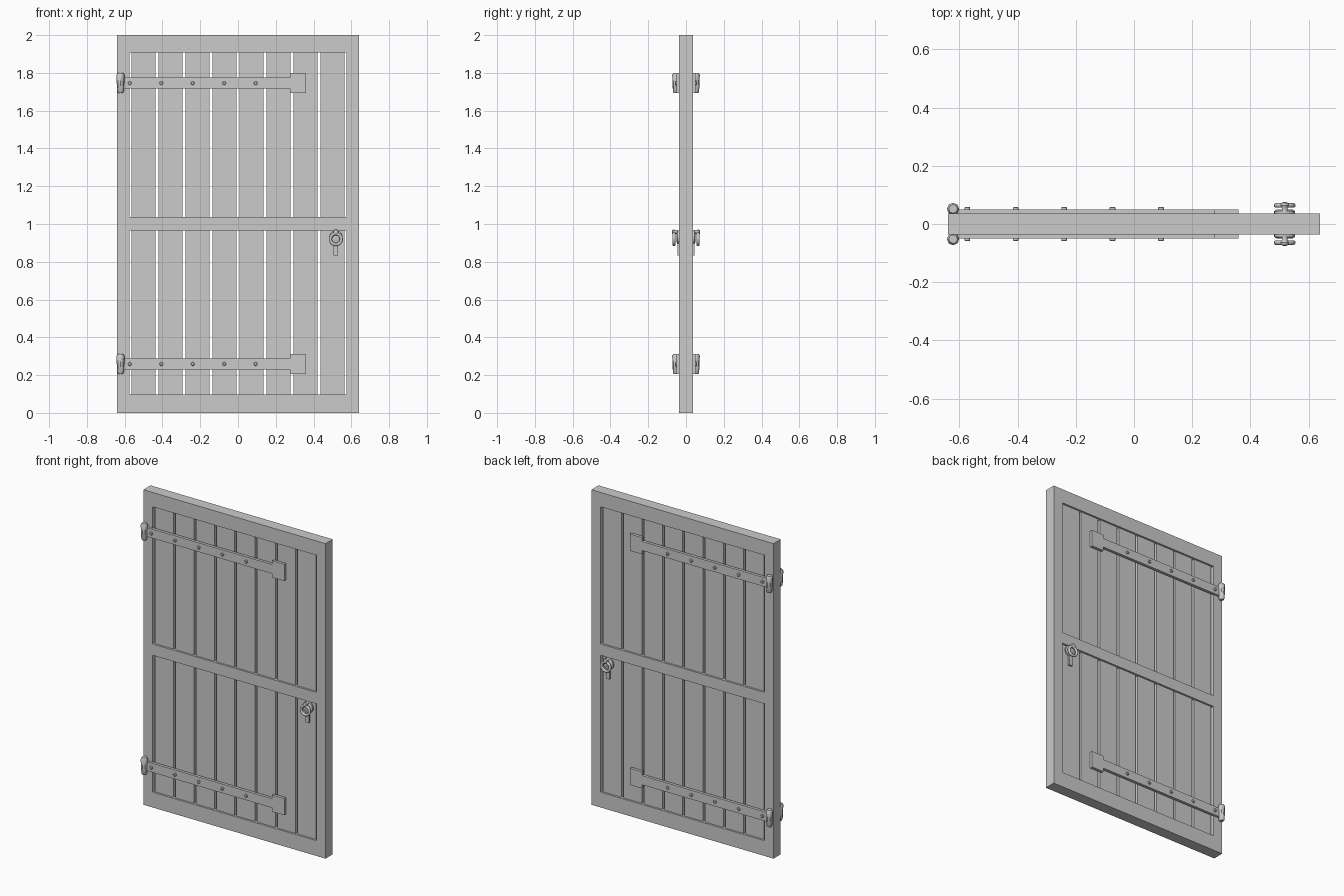
import bpy, bmesh, math
from mathutils import Matrix, Vector

if "Cube" in bpy.data.objects:
    bpy.data.objects.remove(bpy.data.objects["Cube"])


def finish(name, bm, smooth=False):
    bmesh.ops.recalc_face_normals(bm, faces=bm.faces)
    me = bpy.data.meshes.new(name)
    bm.to_mesh(me)
    bm.free()
    ob = bpy.data.objects.new(name, me)
    bpy.context.collection.objects.link(ob)
    if smooth:
        bpy.ops.object.select_all(action='DESELECT')
        ob.select_set(True)
        bpy.context.view_layer.objects.active = ob
        bpy.ops.object.shade_smooth_by_angle(angle=math.radians(40))
    return ob


def box(name, x0, x1, y0, y1, z0, z1):
    bm = bmesh.new()
    mid = Vector(((x0 + x1) / 2, (y0 + y1) / 2, (z0 + z1) / 2))
    size = (x1 - x0, abs(y1 - y0), z1 - z0, 1)
    bmesh.ops.create_cube(bm, size=1, matrix=Matrix.Translation(mid) @ Matrix.Diagonal(size))
    return finish(name, bm)


def slab(name, outline, y0, y1):
    # flat outline in x/z, extruded along y
    bm = bmesh.new()
    f = bm.faces.new([bm.verts.new((x, y0, z)) for x, z in outline])
    r = bmesh.ops.extrude_face_region(bm, geom=[f])
    bmesh.ops.translate(bm, vec=(0, y1 - y0, 0),
                        verts=[v for v in r['geom'] if isinstance(v, bmesh.types.BMVert)])
    return finish(name, bm)


def lathe(name, profile, sides, loc, axis='Z', sign=1):
    # (radius, height) profile revolved around z or y
    bm = bmesh.new()
    rings = []
    for r, h in profile:
        ring = []
        for i in range(sides):
            a = 2 * math.pi * i / sides
            p = (r * math.cos(a), r * math.sin(a), h)
            if axis == 'Y':
                p = (p[0], sign * h, p[1])
            ring.append(bm.verts.new(Vector(p) + Vector(loc)))
        rings.append(ring)
    for a, b in zip(rings, rings[1:]):
        for i in range(sides):
            j = (i + 1) % sides
            bm.faces.new((a[i], a[j], b[j], b[i]))
    bm.faces.new(rings[0])
    bm.faces.new(rings[-1])
    return finish(name, bm, True)


def torus(name, loc, R, r, n=24, m=10):
    # ring lying in the x/z plane
    bm = bmesh.new()
    g = []
    for i in range(n):
        a = 2 * math.pi * i / n
        g.append([])
        for k in range(m):
            b = 2 * math.pi * k / m
            d = R + r * math.cos(b)
            g[i].append(bm.verts.new(Vector((d * math.cos(a), r * math.sin(b), d * math.sin(a))) + Vector(loc)))
    for i in range(n):
        for k in range(m):
            u, w = (i + 1) % n, (k + 1) % m
            bm.faces.new((g[i][k], g[u][k], g[u][w], g[i][w]))
    return finish(name, bm, True)


# door frame: grid with two panel openings, extruded to thickness
T = 0.036
xs = [-0.64, -0.575, 0.575, 0.64]
zs = [0, 0.097, 0.966, 1.038, 1.909, 2]
bm = bmesh.new()
vs = [[bm.verts.new((x, -T, z)) for z in zs] for x in xs]
for i in range(3):
    for k in range(5):
        if i == 1 and k in (1, 3):
            continue
        bm.faces.new((vs[i][k], vs[i + 1][k], vs[i + 1][k + 1], vs[i][k + 1]))
r = bmesh.ops.extrude_face_region(bm, geom=bm.faces[:])
bmesh.ops.translate(bm, vec=(0, 2 * T, 0),
                    verts=[v for v in r['geom'] if isinstance(v, bmesh.types.BMVert)])
finish("door_frame", bm)

# planks with open slits between them
for i in range(8):
    c = -0.5 + i * 1.0 / 7
    for label, z0, z1 in (("lower", 0.09, 0.97), ("upper", 1.03, 1.915)):
        box(f"{label}_plank_{i}", c - 0.0645, c + 0.0645, -0.024, 0.024, z0, z1)

for s, side in ((-1, "front"), (1, "back")):
    # strap hinges
    for label, z in (("lower", 0.259), ("upper", 1.746)):
        n = f"{side}_{label}"
        h, w = 0.029, 0.053
        slab(n + "_strap", [(-0.625, z - h), (0.275, z - h), (0.275, z - w), (0.36, z - w),
                            (0.36, z + w), (0.275, z + w), (0.275, z + h), (-0.625, z + h)],
             s * 0.032, s * 0.05)
        lathe(n + "_hinge_barrel", [(0.013, -0.053), (0.017, -0.047), (0.02, 0.0),
                                    (0.021, 0.044), (0.015, 0.054)], 8, (-0.622, s * 0.052, z))
        for i in range(5):
            lathe(f"{n}_bolt_{i}", [(0.01, 0.045), (0.01, 0.056), (0.007, 0.059)], 10,
                  (-0.573 + i * 0.1665, 0, z), 'Y', s)
    # ring handle with rosette and key plate
    lathe(side + "_rosette", [(0.036, 0.034), (0.036, 0.044), (0.028, 0.049)], 20,
          (0.518, 0, 0.93), 'Y', s)
    box(side + "_key_plate", 0.506, 0.53, s * 0.034, s * 0.045, 0.834, 0.92)
    lathe(side + "_handle_stem", [(0.012, 0.04), (0.009, 0.055), (0.014, 0.064), (0.012, 0.072), (0.005, 0.075)],
          12, (0.518, 0, 0.957), 'Y', s)
    torus(side + "_ring_handle", (0.518, s * 0.064, 0.92), 0.029, 0.0085)
